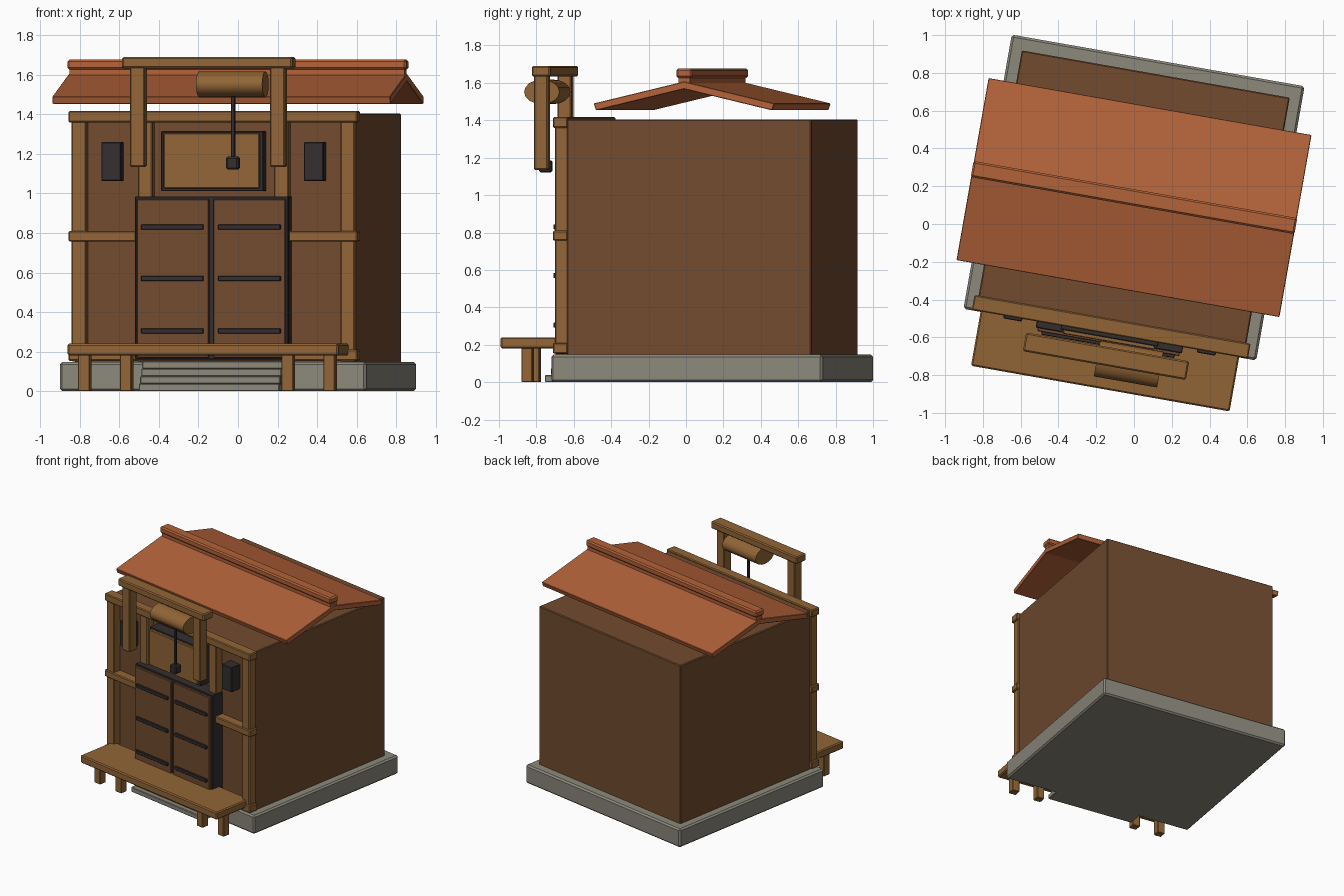
import bpy, bmesh, math
from mathutils import Matrix

if "Cube" in bpy.data.objects:
    bpy.data.objects.remove(bpy.data.objects["Cube"])

# The whole building is turned ten degrees on the ground
BASE = Matrix.Translation((0, 0.14, 0)) @ Matrix.Rotation(math.radians(-10), 4, 'Z')


def material(name, r, g, b):
    lin = [((c / 255 + 0.055) / 1.055) ** 2.4 for c in (r, g, b)]
    m = bpy.data.materials.new(name)
    m.diffuse_color = (*lin, 1)
    m.use_nodes = True
    m.node_tree.nodes["Principled BSDF"].inputs["Base Color"].default_value = m.diffuse_color
    return m


STONE = material("grey stone", 140, 136, 124)
WALL = material("dark brown planks", 114, 75, 47)
WOOD = material("light timber", 145, 101, 54)
ROOF = material("terracotta roof", 178, 98, 57)
IRON = material("dark iron", 52, 46, 47)


def finish(name, bm, mat, bevel=0.0):
    bmesh.ops.recalc_face_normals(bm, faces=bm.faces)
    me = bpy.data.meshes.new(name)
    bm.to_mesh(me)
    bm.free()
    me.materials.append(mat)
    ob = bpy.data.objects.new(name, me)
    bpy.context.collection.objects.link(ob)
    ob.matrix_world = BASE
    if bevel:
        mod = ob.modifiers.new("soft edges", 'BEVEL')
        mod.width = bevel
        mod.segments = 1
    return ob


def box(name, x, y, z, mat, bevel=0.006):
    """Box from (min, max) ranges on each axis."""
    bm = bmesh.new()
    size = [r[1] - r[0] for r in (x, y, z)]
    mid = [(r[0] + r[1]) / 2 for r in (x, y, z)]
    bmesh.ops.create_cube(bm, size=1, matrix=Matrix.Translation(mid) @ Matrix.Diagonal((*size, 1)))
    return finish(name, bm, mat, bevel)


def around(c, w):
    return (c - w / 2, c + w / 2)


def extrude_x(name, profile, half, mat, bevel=0.0):
    """Closed (y, z) profile extruded along x."""
    bm = bmesh.new()
    face = bm.faces.new([bm.verts.new((-half, y, z)) for y, z in profile])
    new = bmesh.ops.extrude_face_region(bm, geom=[face])["geom"]
    bmesh.ops.translate(bm, vec=(2 * half, 0, 0),
                        verts=[v for v in new if isinstance(v, bmesh.types.BMVert)])
    return finish(name, bm, mat, bevel)


# Foundation and main body
box("foundation", (-0.787, 0.787), (-0.737, 0.737), (0, 0.147), STONE, 0.012)
box("walls", (-0.72, 0.72), (-0.664, 0.664), (0.14, 1.405), WALL, 0.006)

# Roof: two thin slabs meeting at a ridge, plus a ridge cap
extrude_x("roof", [(-0.49, 1.49), (0, 1.607), (0.49, 1.49),
                   (0.478, 1.453), (0, 1.567), (-0.478, 1.453)], 0.868, ROOF, 0.003)
box("ridge_neck", (-0.86, 0.86), (-0.03, 0.03), (1.585, 1.635), ROOF, 0)
box("ridge_cap", (-0.87, 0.87), (-0.043, 0.043), (1.627, 1.677), ROOF, 0.01)

# Timber frame on the front
for i, u in enumerate((-0.69, -0.35, 0.35, 0.69)):
    box(f"front_post_{i}", around(u, 0.075), (-0.726, -0.655), (0.15, 1.39), WOOD)
for name, z0, z1 in (("sill_beam", 0.153, 0.21), ("middle_rail", 0.757, 0.81),
                     ("top_beam", 1.36, 1.417)):
    box(name, (-0.742, 0.742), (-0.735, -0.655), (z0, z1), WOOD)

# Double door with iron surround and straps
box("door_frame", (-0.393, 0.393), (-0.768, -0.66), (0.16, 0.985), IRON, 0.004)
for side, s in (("left", -1), ("right", 1)):
    box(f"door_leaf_{side}", around(s * 0.197, 0.37), (-0.785, -0.75), (0.17, 0.972), WALL, 0.004)
    for j, z in enumerate((0.305, 0.57, 0.83)):
        box(f"door_strap_{side}_{j}", around(s * 0.198, 0.32), (-0.80, -0.78), around(z, 0.026), IRON, 0.003)
    # Small shuttered windows
    box(f"window_{side}", around(s * 0.52, 0.1), (-0.75, -0.66), (1.063, 1.26), IRON, 0.004)

# Blank sign board
box("sign_frame", (-0.262, 0.262), (-0.755, -0.66), (1.012, 1.315), IRON, 0.004)
box("sign_panel", (-0.246, 0.246), (-0.775, -0.74), (1.025, 1.305), WOOD, 0.004)

# Loading deck and legs
box("deck", (-0.695, 0.695), (-1.027, -0.69), (0.18, 0.24), WOOD, 0.008)
for i, u in enumerate((-0.63, -0.415, 0.415, 0.63)):
    box(f"deck_leg_{i}", around(u, 0.06), around(-0.89, 0.06), (0, 0.185), WOOD, 0.004)

# Stone steps under the deck
for i in range(4):
    box(f"step_{i}", (-0.36, 0.36), (-0.845 + i * 0.033, -0.70),
        (i * 0.038, (i + 1) * 0.038), STONE, 0.004)

# Hoist frame
box("hoist_beam", (-0.438, 0.438), (-0.903, -0.803), (1.633, 1.69), WOOD, 0.008)
for side, s in (("left", -1), ("right", 1)):
    box(f"hoist_post_{side}", around(s * 0.36, 0.076), around(-0.86, 0.076), (1.135, 1.64), WOOD)

# Winding drum, rope and weight
bm = bmesh.new()
bmesh.ops.create_cone(bm, cap_ends=True, segments=16, radius1=1, radius2=1, depth=1,
                      matrix=Matrix.Translation((0.125, -0.873, 1.552))
                      @ Matrix.Diagonal((0.34, 0.096, 0.066, 1)) @ Matrix.Rotation(math.pi / 2, 4, 'Y'))
drum = finish("hoist_drum", bm, WOOD)
bpy.context.view_layer.objects.active = drum
drum.select_set(True)
bpy.ops.object.shade_smooth_by_angle(angle=math.radians(35))
box("hoist_rope", around(0.13, 0.02), around(-0.88, 0.02), (1.17, 1.53), IRON, 0.003)
box("hoist_weight", around(0.13, 0.064), around(-0.88, 0.064), (1.122, 1.186), IRON, 0.008)
